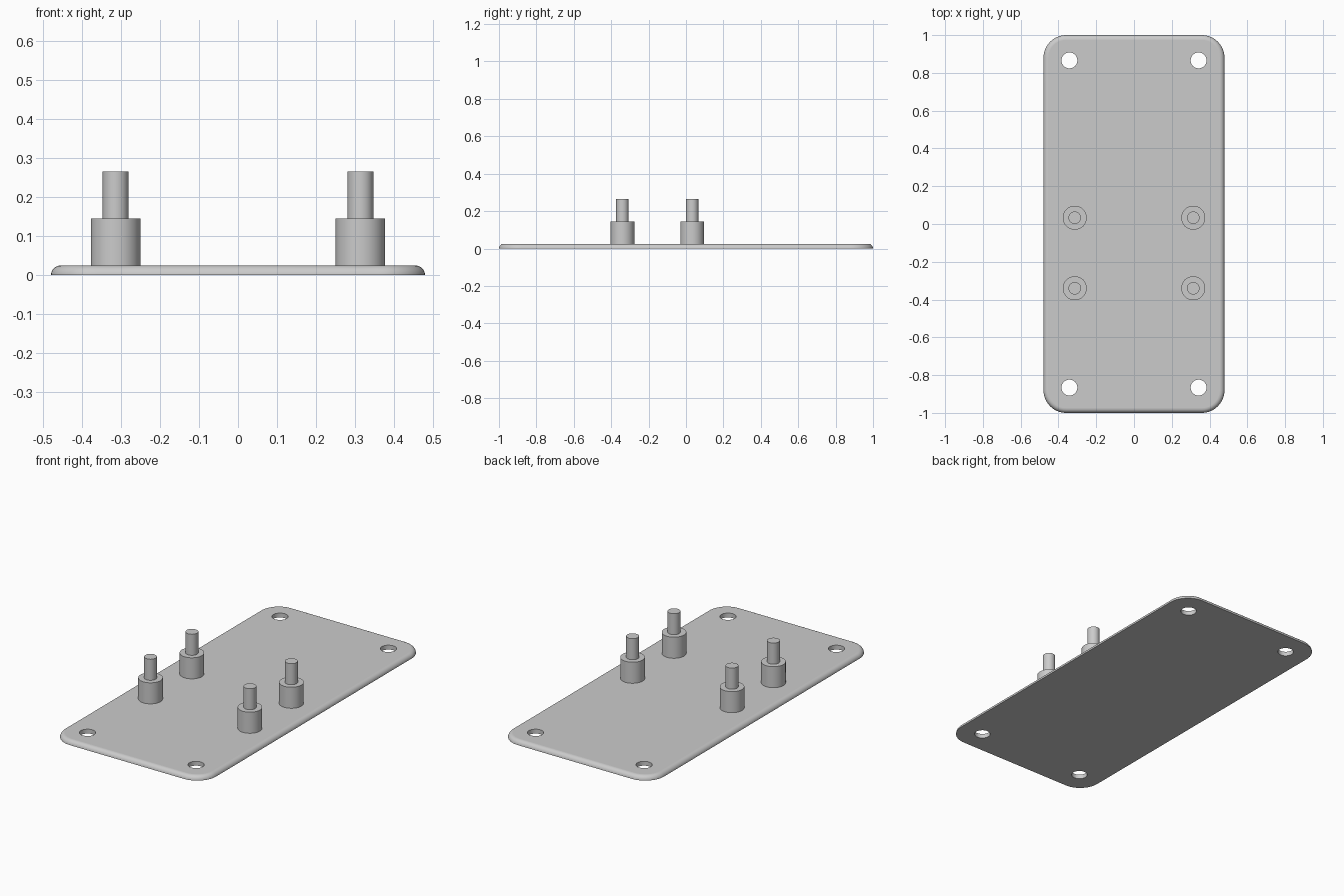
import bpy, bmesh
from math import sin, cos, pi

cube = bpy.data.objects.get("Cube")
if cube:
    bpy.data.objects.remove(cube, do_unlink=True)

HALF_X, HALF_Y, THICK, CORNER = 0.479, 1.0, 0.025, 0.12
HOLE_X, HOLE_Y, HOLE_R = 0.342, 0.866, 0.042
POST_X, POST_ROWS = 0.3135, (0.033, -0.34)

grey = bpy.data.materials.new("plain grey")
grey.use_nodes = True
colour = (0.6, 0.6, 0.6, 1)
grey.diffuse_color = colour
grey.node_tree.nodes["Principled BSDF"].inputs["Base Color"].default_value = colour


def make_object(name, bm):
    bmesh.ops.recalc_face_normals(bm, faces=bm.faces)
    mesh = bpy.data.meshes.new(name)
    bm.to_mesh(mesh)
    bm.free()
    mesh.materials.append(grey)
    obj = bpy.data.objects.new(name, mesh)
    bpy.context.collection.objects.link(obj)
    return obj


def activate(obj):
    bpy.ops.object.select_all(action='DESELECT')
    obj.select_set(True)
    bpy.context.view_layer.objects.active = obj


def rounded_loop(bm, inset, z, steps=12):
    """Ring of vertices around a rounded rectangle, drawn in by inset."""
    radius = CORNER - inset
    verts = []
    for quarter, (sx, sy) in enumerate(((1, 1), (-1, 1), (-1, -1), (1, -1))):
        for i in range(steps + 1):
            a = (quarter + i / steps) * pi / 2
            verts.append(bm.verts.new((sx * (HALF_X - CORNER) + radius * cos(a),
                                       sy * (HALF_Y - CORNER) + radius * sin(a), z)))
    return verts


def bridge(bm, lower, upper):
    n = len(lower)
    for i in range(n):
        j = (i + 1) % n
        bm.faces.new((lower[i], lower[j], upper[j], upper[i]))


def circle_loop(bm, x, y, radius, z, sides=48):
    return [bm.verts.new((x + radius * cos(2 * pi * i / sides),
                          y + radius * sin(2 * pi * i / sides), z)) for i in range(sides)]


# Base plate: flat underside, upper edge rounded by a quarter circle
bm = bmesh.new()
arc = [i / 8 * pi / 2 for i in range(9)]
loops = [rounded_loop(bm, THICK * (1 - cos(a)), THICK * sin(a)) for a in arc]
for lower, upper in zip(loops, loops[1:]):
    bridge(bm, lower, upper)
bm.faces.new(loops[0])
bm.faces.new(loops[-1])
plate = make_object("base_plate", bm)

# Four screw holes through the plate corners
bm = bmesh.new()
for sx in (-1, 1):
    for sy in (-1, 1):
        rings = [circle_loop(bm, sx * HOLE_X, sy * HOLE_Y, HOLE_R, z)
                 for z in (-THICK, 2 * THICK)]
        bridge(bm, *rings)
        for ring in rings:
            bm.faces.new(ring)
cutter = make_object("hole_cutter", bm)
cutter.hide_render = True
cut = plate.modifiers.new("screw_holes", 'BOOLEAN')
cut.operation = 'DIFFERENCE'
cut.solver = 'EXACT'
cut.object = cutter
activate(plate)
bpy.ops.object.modifier_apply(modifier=cut.name)
bpy.data.objects.remove(cutter, do_unlink=True)

# Smooth the rim and hole walls, keep the broad faces flat
bm = bmesh.new()
bm.from_mesh(plate.data)
for face in bm.faces:
    face.smooth = abs(face.normal.z) < 0.999
for edge in bm.edges:
    edge.smooth = all(f.smooth for f in edge.link_faces)
bm.to_mesh(plate.data)
bm.free()

# Stepped standoff posts: a wide collar carrying a thin pin
steps = ((0.0635, THICK), (0.0635, 0.145), (0.033, 0.145), (0.033, 0.265))
for side, sx in (("left", 1), ("right", -1)):
    for row, y in zip(("back", "front"), POST_ROWS):
        bm = bmesh.new()
        rings = [circle_loop(bm, sx * POST_X, y, r, z) for r, z in steps]
        for lower, upper in zip(rings, rings[1:]):
            bridge(bm, lower, upper)
        bm.faces.new(rings[0])
        bm.faces.new(rings[-1])
        post = make_object(f"{side}_{row}_post", bm)
        activate(post)
        bpy.ops.object.shade_smooth_by_angle()
